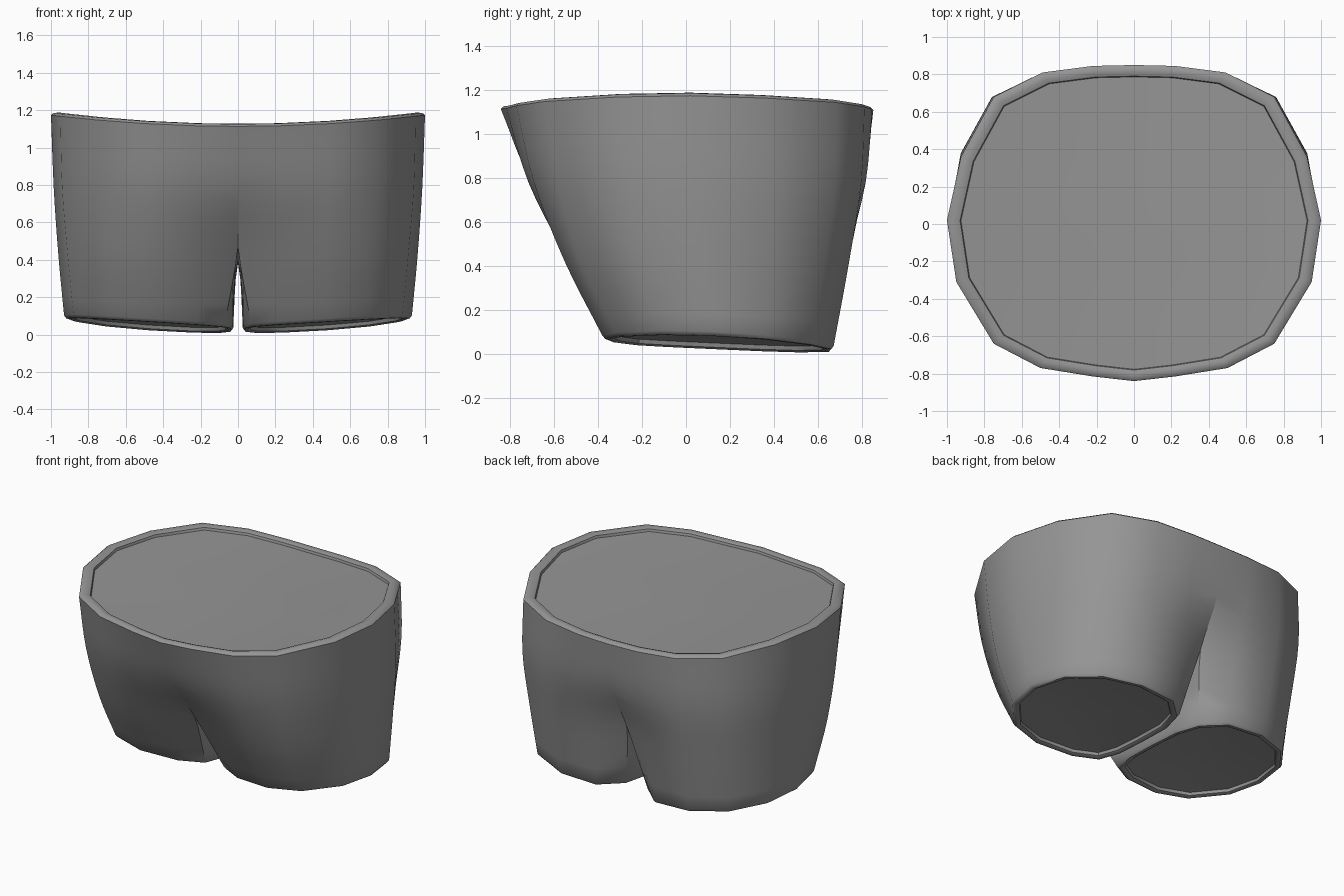
import bpy, bmesh, math
from mathutils import Vector

if "Cube" in bpy.data.objects:
    bpy.data.objects.remove(bpy.data.objects["Cube"])

# one flat grey cloth colour
cloth = bpy.data.materials.new("grey cloth")
cloth.diffuse_color = (0.3, 0.3, 0.3, 1)
cloth.use_nodes = True
cloth.node_tree.nodes["Principled BSDF"].inputs["Base Color"].default_value = cloth.diffuse_color

# half outlines (x > 0), front midline -> outside -> back midline
WAIST = [(0, -.84), (.22, -.815), (.5, -.77), (.75, -.64), (.95, -.31), (1, .02),
         (.925, .36), (.75, .68), (.49, .81), (.22, .845), (0, .85)]
HIP = [(0, -.70), (.22, -.715), (.49, -.69), (.74, -.58), (.94, -.27), (.985, .04),
       (.925, .38), (.76, .675), (.5, .795), (.22, .815), (0, .8)]
CROTCH = [(0, -.47), (.2, -.545), (.46, -.55), (.71, -.48), (.91, -.22), (.96, .07),
          (.9, .385), (.74, .63), (.49, .74), (.2, .735), (0, .64)]
HEM = [(.07, -.25), (.22, -.34), (.48, -.38), (.7, -.32), (.88, -.12), (.93, .12),
       (.88, .37), (.72, .57), (.48, .67), (.22, .66), (.08, .53)]
# inner leg, back -> front
CROTCH_IN = [(0, .42, .40), (0, .1, .38), (0, -.2, .40)]
HEM_IN = [(.03, .36), (.025, .12), (.03, -.1)]
N, STEPS = len(WAIST), 4


def waist_z(x, y):
    return 1.125 + .06 * x * x - .006 * max(y, 0)


def hem_z(x, y):
    return .045 + .05 * x - .045 * (y + .37) + .025 * x ** 4


def spline(p0, p1, p2, p3, t):
    return .5 * (2 * p1 + (p2 - p0) * t + (2 * p0 - 5 * p1 + 4 * p2 - p3) * t * t
                 + (3 * p1 - p0 - 3 * p2 + p3) * t ** 3)


waist = [Vector((x, y, waist_z(x, y) - .012)) for x, y in WAIST]
hip = [Vector((x, y, .78)) for x, y in HIP]
crotch = [Vector((x, y, .42 + .05 * max(0, 1 - x / .4))) for x, y in CROTCH]
hem = [Vector((x, y, hem_z(x, y) + .015)) for x, y in HEM]
keys = [waist, hip, crotch, hem]

# smooth vertical flow through the key outlines
rings = []
for s in range(3):
    for i in range(STEPS):
        ring = []
        for k in range(N):
            c = [r[k] for r in keys]
            before = c[s - 1] if s else 2 * c[0] - c[1]
            after = c[s + 2] if s < 2 else 2 * c[3] - c[2]
            ring.append(spline(before, c[s], c[s + 1], after, i / STEPS))
        if s == 2:  # close the leg loop with the inner thigh
            t = i / STEPS
            for a, (hx, hy) in zip(CROTCH_IN, HEM_IN):
                ring.append(Vector((hx * math.sqrt(t), a[1] + (hy - a[1]) * t,
                                    a[2] + (hem_z(hx, hy) + .015 - a[2]) * t)))
        rings.append(ring)
rings.append(hem + [Vector((x, y, hem_z(x, y) + .015)) for x, y in HEM_IN])

bm = bmesh.new()


def add(ring):
    return [bm.verts.new(p) for p in ring]


def bridge(upper, lower, closed):
    n = min(len(upper), len(lower))
    for k in range(n if closed else n - 1):
        j = (k + 1) % n
        bm.faces.new((lower[k], lower[j], upper[j], upper[k]))


def fan(ring, centre, closed, up):
    c = bm.verts.new(centre)
    for k in range(len(ring) if closed else len(ring) - 1):
        a, b = ring[k], ring[(k + 1) % len(ring)]
        bm.faces.new((a, b, c) if up else (b, a, c))


# body and legs
verts = [add(r) for r in rings]
for u, l in zip(verts, verts[1:]):
    bridge(u, l, len(u) > N)

# rounded waistband with a shallow recessed top
inner = verts[0]
for scale, dz in ((.985, 0), (.955, .002), (.93, -.006), (.925, -.022)):
    ring = add([Vector((x * scale, y * scale, waist_z(x, y) + dz)) for x, y in WAIST])
    bridge(ring, inner, False)
    inner = ring
for scale in (.65, .35):
    ring = add([Vector((x * scale, y * scale, waist_z(x * scale, y * scale) - .022)) for x, y in WAIST])
    bridge(ring, inner, False)
    inner = ring
fan(inner, (0, 0, 1.103), False, True)

# rounded hem with a recessed underside
outer = verts[-1]
LEG = HEM + HEM_IN
cx, cy = .48, .14
for scale, dz in ((.975, 0), (.94, -.002), (.91, .006), (.9, .025), (.5, .045)):
    pts = [(cx + (x - cx) * scale, cy + (y - cy) * scale) for x, y in LEG]
    ring = add([Vector((x, y, hem_z(x, y) + dz)) for x, y in pts])
    bridge(outer, ring, True)
    outer = ring
fan(outer, (cx, cy, hem_z(cx, cy) + .05), True, False)

mesh = bpy.data.meshes.new("shorts")
bm.to_mesh(mesh)
bm.free()
mesh.materials.append(cloth)
shorts = bpy.data.objects.new("shorts", mesh)
bpy.context.collection.objects.link(shorts)

# mirrored other half
mirror = shorts.modifiers.new("mirror", 'MIRROR')
mirror.use_clip = True
mirror.merge_threshold = .002
bpy.context.view_layer.objects.active = shorts
shorts.select_set(True)
bpy.ops.object.modifier_apply(modifier="mirror")
bpy.ops.object.shade_smooth_by_angle(angle=math.radians(42))
